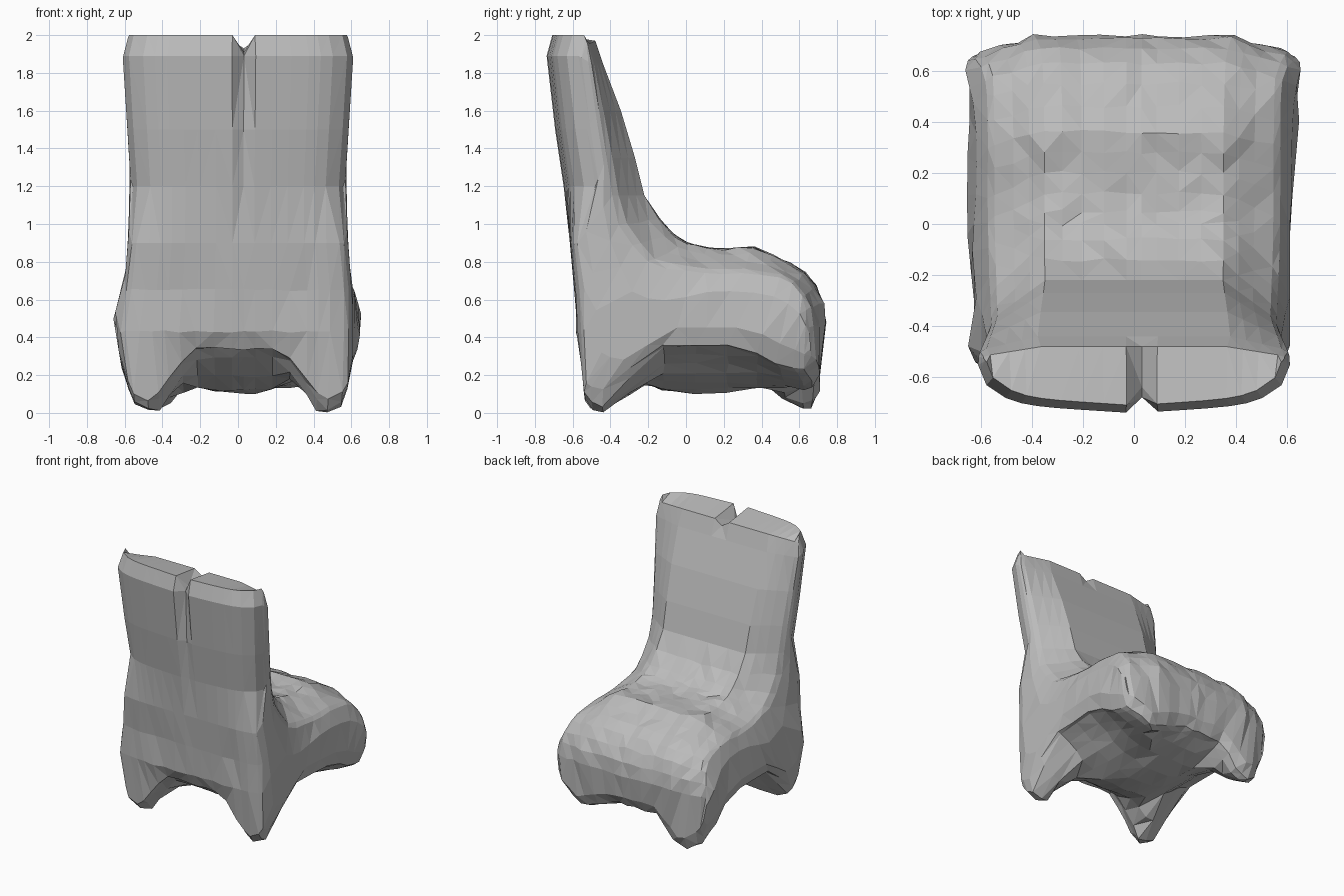
import bpy, bmesh, math, random
from mathutils import Vector

cube = bpy.data.objects.get("Cube")
if cube:
    bpy.data.objects.remove(cube)
random.seed(4)

# Side outline on the centre line: backrest front, seat top, seat nose
OUTER = [(-.48, 1.97), (-.44, 1.85), (-.345, 1.6), (-.27, 1.35), (-.22, 1.15), (-.14, 1.02),
         (-.06, .94), (0, .9), (.05, .885), (.12, .87), (.2, .865), (.28, .87), (.36, .875),
         (.46, .83), (.55, .79), (.63, .74), (.69, .67), (.725, .58), (.735, .48)]
# The same outline at the outer sides
EDGE = [(-.52, 1.95), (-.5, 1.85), (-.46, 1.6), (-.42, 1.35), (-.39, 1.15), (-.36, 1), (-.29, .88),
        (-.2, .8), (-.1, .77), (0, .75), (.1, .74), (.2, .74), (.3, .74), (.4, .73), (.5, .71),
        (.56, .68), (.61, .62), (.64, .55), (.65, .45)]
# Backrest rear, then y positions along the underside
REAR = [(-.71, 2), (-.74, 1.89), (-.695, 1.5), (-.65, 1.2), (-.615, .9), (-.585, .65), (-.58, .43)]
UNDER = [-.535, -.5, -.44, -.3, -.12, .05, .22, .38, .52, .62, .67, .71]
# Feet: x, y, depth, radius
FEET = [(-.51, -.45, .33, .25), (.51, -.45, .33, .25), (-.53, .62, .29, .28), (.53, .64, .14, .36)]
WIDTH = [(0, .59), (.2, .61), (.5, .66), (.7, .6), (.85, .585), (1.2, .58), (1.88, .63), (2, .60)]
STATIONS = [-1, -.92, -.8, -.7, -.6, -.48, -.35, -.2, -.05, .05, .15, .3, .45, .6, .7, .8, .92, 1]


def half_width(z):
    for (z0, w0), (z1, w1) in zip(WIDTH, WIDTH[1:]):
        if z <= z1:
            return w0 + (w1 - w0) * max(0, z - z0) / (z1 - z0)
    return WIDTH[-1][1]


def underside(x, y):
    """Sagging belly, arches at the sides and rear, four pointed feet."""
    lengthwise = (y - .05) / (.55 if y < .05 else .85)
    z = .1 + .24 * min(1, max(abs(x) / .54, abs(lengthwise)) ** 2)
    for fx, fy, depth, radius in FEET:
        d = max(0, math.hypot(x - fx, y - fy) - .05) / radius
        z -= depth * max(0, 1 - d) ** 1.2
    return max(.005, z)


def section(u):
    """Outer and inner curves at one sideways station."""
    side = max(0, (abs(u) - .6) / .4)
    corner = abs(u) ** 7
    outer = [Vector(p).lerp(Vector(e), side) for p, e in zip(OUTER, EDGE)]
    inner = [Vector(p) for p in REAR]
    for i, q in enumerate(inner):
        q.x += (.04 * abs(u) + .13 * corner) if i < 4 else .04 * corner
    for y in UNDER:
        z = underside(u * .62, y) + (.06 if y == UNDER[-1] else 0)
        inner.append(Vector((y - (.05 * corner if y > .5 else 0), z + .02 * corner)))
    # Slightly uneven lower surfaces
    for c in outer[5:] + inner[5:]:
        c += Vector((random.uniform(-1, 1), random.uniform(-1, 1))) * .008
    # Notch in the top rail with a groove running down
    if u == .05:
        outer[0].y -= .04
        for q, depth in zip(inner, (.07, .06, .03, .02)):
            q.x += depth
        inner[0].y -= .09
    return outer, inner


def place(bm, u, p, scale=1):
    z = max(p.y, 0)
    w = half_width(z)
    # The left side only flares near the nose
    if u > 0 and z < .8 and p.x < .5:
        w = min(w, .61 + max(0, p.x) * .09)
    return bm.verts.new((u * w * scale, p.x, z))


bm = bmesh.new()
rings = []
panels = []
for u in STATIONS:
    outer, inner = section(u)
    tip = abs(u) == 1
    scale = .96 if tip else 1
    a = [place(bm, u, p, scale) for p in outer]
    b = [place(bm, u, q, scale) for q in inner]
    rings.append(a + b[::-1])
    # Bulging side panels
    if tip:
        mids = [[place(bm, u, p.lerp(q, t), .96 + .04 * min(1, (p - q).length / .4))
                 for p, q in zip(outer, inner)] for t in (.25, .75)]
        panels.append([a] + mids + [b])

for r0, r1 in zip(rings, rings[1:]):
    n = len(r0)
    for i in range(n):
        j = (i + 1) % n
        bm.faces.new((r0[i], r1[i], r1[j], r0[j]))
for cols in panels:
    for c0, c1 in zip(cols, cols[1:]):
        for i in range(len(c0) - 1):
            bm.faces.new((c0[i], c0[i + 1], c1[i + 1], c1[i]))
bmesh.ops.holes_fill(bm, edges=bm.edges[:], sides=0)
bmesh.ops.triangulate(bm, faces=bm.faces[:])
bmesh.ops.recalc_face_normals(bm, faces=bm.faces[:])

mesh = bpy.data.meshes.new("chair_body")
bm.to_mesh(mesh)
bm.free()
chair = bpy.data.objects.new("chair_body", mesh)
bpy.context.collection.objects.link(chair)

# Plain grey surface
grey = bpy.data.materials.new("plain_grey")
grey.use_nodes = True
colour = (.5, .5, .5, 1)
grey.diffuse_color = colour
grey.node_tree.nodes["Principled BSDF"].inputs["Base Color"].default_value = colour
mesh.materials.append(grey)
